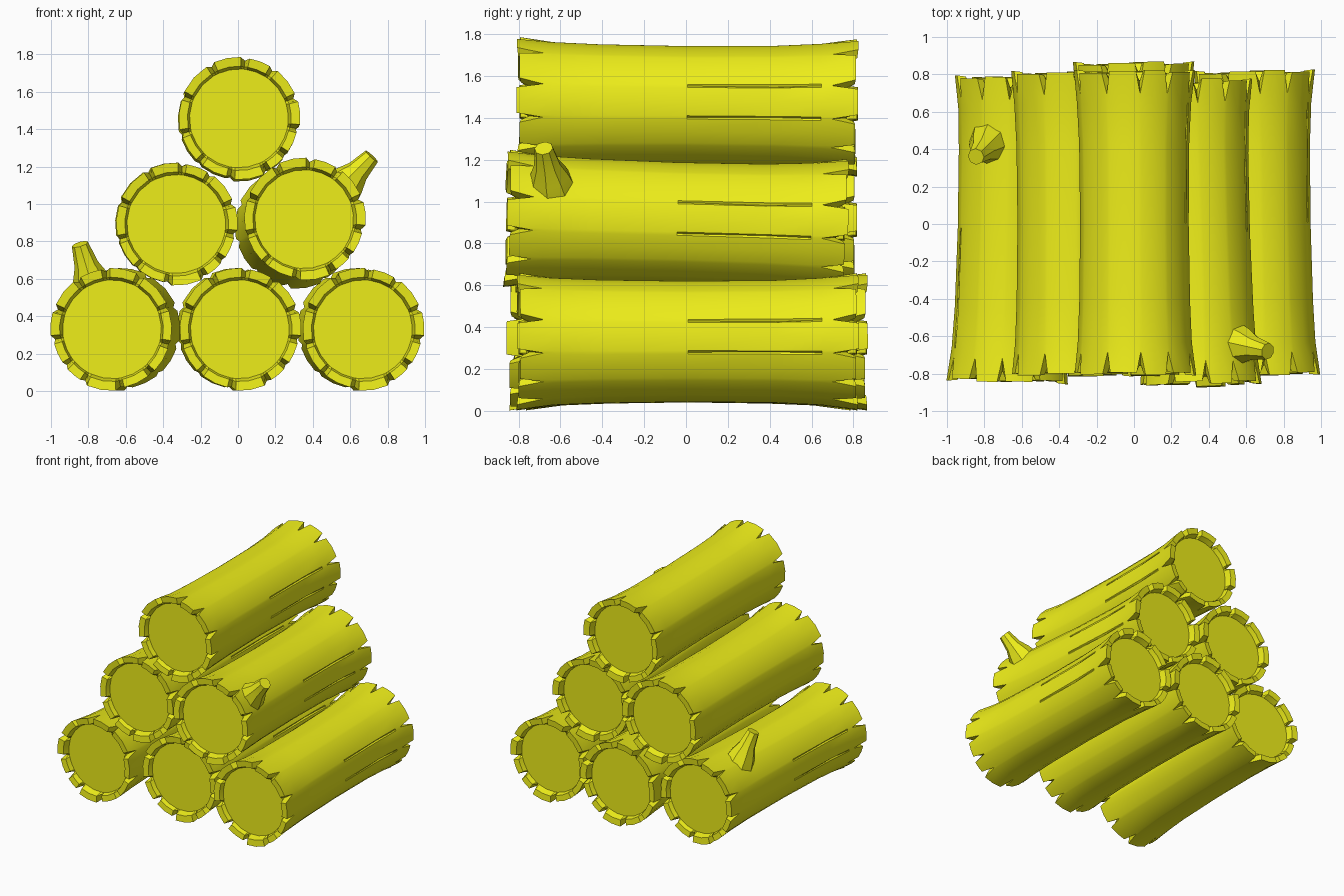
import bpy, bmesh, math, random
from mathutils import Vector, Matrix

if "Cube" in bpy.data.objects:
    bpy.data.objects.remove(bpy.data.objects["Cube"])

bark = bpy.data.materials.new("bark_yellow")
bark.diffuse_color = (0.85, 0.85, 0.01, 1)
bark.use_nodes = True
bark.node_tree.nodes["Principled BSDF"].inputs["Base Color"].default_value = bark.diffuse_color

NOTCHES = [-165, -132, -98, -62, -38, -10, 20, 55, 84, 118, 158]   # split angles round the log
RINGS = [(-0.81, 0.322), (-0.64, 0.306), (-0.42, 0.297), (0, 0.291),
         (0.42, 0.295), (0.64, 0.306), (0.81, 0.322)]              # flared length profile


def finish(name, bm, matrix):
    bmesh.ops.recalc_face_normals(bm, faces=bm.faces[:])
    me = bpy.data.meshes.new(name)
    bm.to_mesh(me)
    bm.free()
    me.materials.append(bark)
    ob = bpy.data.objects.new(name, me)
    bpy.context.collection.objects.link(ob)
    ob.matrix_world = matrix
    bpy.ops.object.select_all(action='DESELECT')
    ob.select_set(True)
    bpy.context.view_layer.objects.active = ob
    bpy.ops.object.shade_smooth_by_angle(angle=math.radians(30))
    return ob


def bridge(bm, a, b):
    n = len(a)
    for i in range(n):
        j = (i + 1) % n
        bm.faces.new((a[i], a[j], b[j], b[i]))


def log_mesh():
    """Bark tube with split rims and sunken cut faces; axis along y."""
    rnd = random.Random(4)
    cols = []                                  # (angle, kind, plate index)
    for i, a in enumerate(NOTCHES):
        nxt = NOTCHES[(i + 1) % len(NOTCHES)] + (360 if i == len(NOTCHES) - 1 else 0)
        cols += [(a, "L", i - 1), (a, "C", i), (a, "R", i), ((a + nxt) / 2, "M", i)]
    plates = [(rnd.uniform(-0.007, 0.008), rnd.uniform(-0.012, 0.01),
               rnd.uniform(-0.012, 0.01)) for _ in NOTCHES]
    bm = bmesh.new()

    def ring(y, r, half, end=0, inner=False, cap=False):
        out = []
        for a, kind, p in cols:
            dr, df, db = plates[p]
            ang = math.radians(a + {"L": -half, "R": half}.get(kind, 0))
            rr, yy = r, y
            if end and not cap:
                rr += dr * (0.5 if inner else 1)
                yy += end * (db if end > 0 else df)
                if kind == "C":                # the split runs back from the rim
                    yy = y - end * (0.05 if inner else 0.12)
                    rr = r - (0 if inner else 0.012)
            elif not cap and kind == "C" and y == 0.42 and a in (-10, 20):
                rr -= 0.015                    # long shallow bark cracks
            out.append(bm.verts.new((rr * math.cos(ang), yy, rr * math.sin(ang))))
        return out

    last = len(RINGS) - 1
    body = []
    for k, (y, r) in enumerate(RINGS):
        end = -1 if k == 0 else 1 if k == last else 0
        body.append(ring(y, r, 4.2 if end else 1.6, end))
    for a, b in zip(body, body[1:]):
        bridge(bm, a, b)
    for outer, e in ((body[0], -1), (body[-1], 1)):
        rim = ring(e * 0.805, 0.276, 4.0, e, inner=True)
        cut = ring(e * 0.762, 0.264, 3.0, e, cap=True)
        bridge(bm, outer, rim)
        bridge(bm, rim, cut)
        bm.faces.new(cut)
    return bm


def log(name, front, back, y, turn=0):
    f = Vector((front[0], -0.81 + y, front[1]))
    b = Vector((back[0], 0.81 + y, back[1]))
    ya = (b - f).normalized()
    xa = ya.cross(Vector((0, 0, 1))).normalized()
    rot = Matrix((xa, ya, xa.cross(ya))).transposed().to_4x4()
    finish(name, log_mesh(), Matrix.Translation((f + b) / 2) @ rot
           @ Matrix.Rotation(math.radians(turn), 4, 'Z'))


def stub(name, base, tip):
    """Short tapering broken branch with a flared root."""
    base, tip = Vector(base), Vector(tip)
    d = tip - base
    bm = bmesh.new()
    rings = []
    for t, r in ((-0.35, 0.12), (0.1, 0.095), (0.45, 0.064), (1, 0.045)):
        rings.append([bm.verts.new((r * math.cos(k * math.pi / 4), r * math.sin(k * math.pi / 4),
                                    t * d.length)) for k in range(8)])
    for a, b in zip(rings, rings[1:]):
        bridge(bm, a, b)
    bm.faces.new(rings[0])
    bm.faces.new(rings[-1])
    finish(name, bm, Matrix.Translation(base) @ d.to_track_quat('Z', 'Y').to_matrix().to_4x4())


# Bottom row
log("log_bottom_left", (-0.675, 0.33), (-0.63, 0.33), -0.03, 180)
log("log_bottom_middle", (0.01, 0.33), (-0.005, 0.33), 0.05)
log("log_bottom_right", (0.668, 0.33), (0.64, 0.33), 0.005)
# Middle row
log("log_middle_left", (-0.33, 0.893), (-0.335, 0.893), 0.0)
log("log_middle_right", (0.355, 0.92), (0.305, 0.875), -0.05)
# Top
log("log_top", (0.005, 1.458), (0.0, 1.448), 0.005)
# Branch stubs
stub("branch_stub_left", (-0.785, 0.42, 0.59), (-0.845, 0.36, 0.785))
stub("branch_stub_right", (0.58, -0.65, 1.11), (0.715, -0.68, 1.255))
